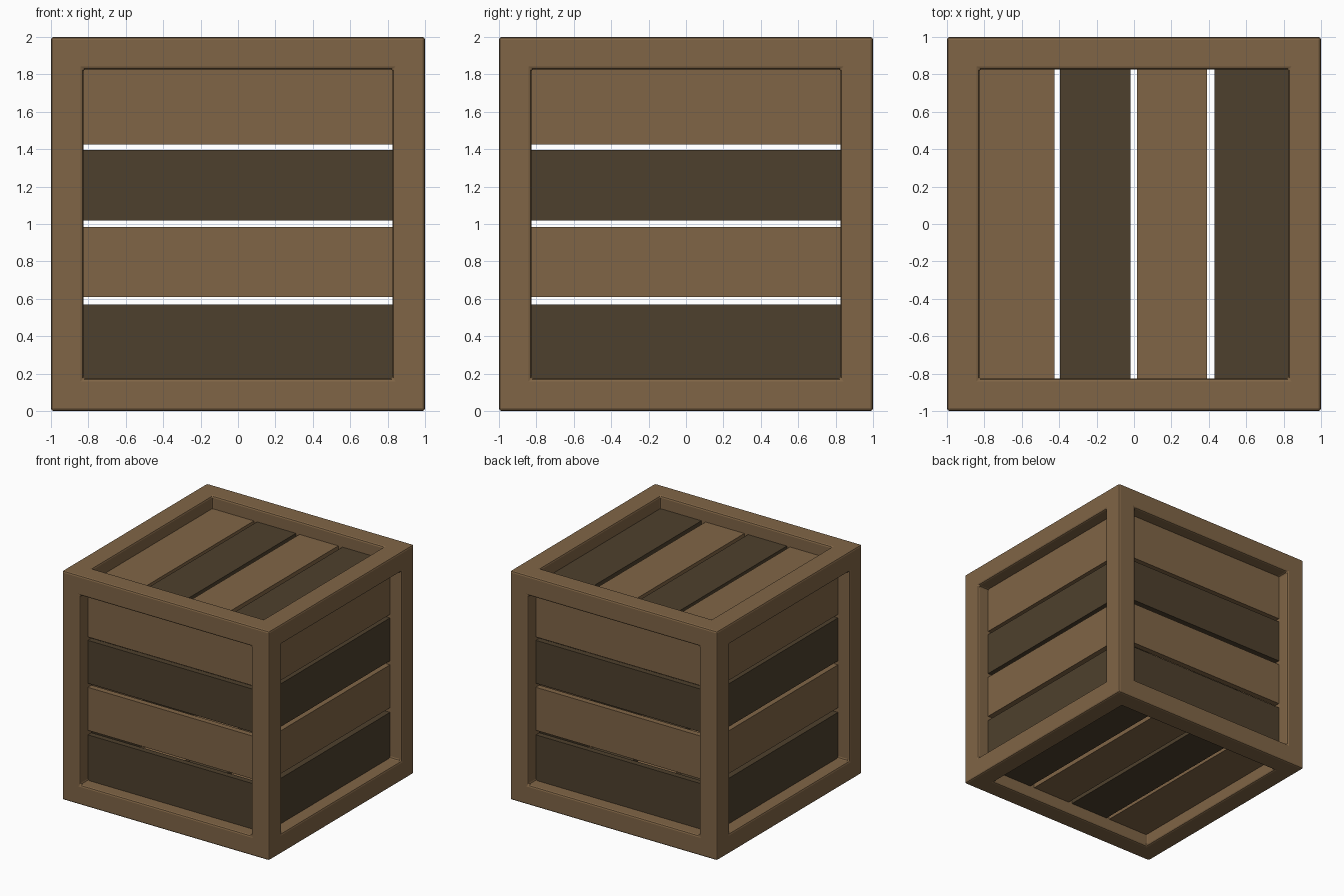
import bpy, bmesh
from mathutils import Matrix, Vector
from itertools import product
from math import pi

if "Cube" in bpy.data.objects:
    bpy.data.objects.remove(bpy.data.objects["Cube"], do_unlink=True)


def material(name, rgb):
    m = bpy.data.materials.new(name)
    m.use_nodes = True
    m.diffuse_color = (*rgb, 1)
    m.node_tree.nodes["Principled BSDF"].inputs["Base Color"].default_value = (*rgb, 1)
    return m


light_wood = material("light wood", (0.216, 0.130, 0.061))
dark_wood = material("dark wood", (0.076, 0.051, 0.026))
CENTRE = Matrix.Translation((0, 0, 1))


def add_object(name, bm, mat):
    mesh = bpy.data.meshes.new(name)
    bm.to_mesh(mesh)
    bm.free()
    mesh.materials.append(mat)
    ob = bpy.data.objects.new(name, mesh)
    bpy.context.collection.objects.link(ob)
    return ob


# Frame: the edge and corner cells of a 3 x 3 x 3 block, outer skin only
OPENING = 0.827
steps = (-1, -OPENING, OPENING, 1)


def in_frame(cell):
    return all(0 <= c <= 2 for c in cell) and list(cell).count(1) <= 1


bm = bmesh.new()
for cell in product(range(3), repeat=3):
    if not in_frame(cell):
        continue
    for axis, side in product(range(3), (0, 1)):
        neighbour = list(cell)
        neighbour[axis] += 2 * side - 1
        if in_frame(neighbour):
            continue
        u, v = (axis + 1) % 3, (axis + 2) % 3
        corners = []
        for du, dv in ((0, 0), (1, 0), (1, 1), (0, 1)):
            p = Vector()
            p[axis] = steps[cell[axis] + side]
            p[u], p[v] = steps[cell[u] + du], steps[cell[v] + dv]
            corners.append(bm.verts.new(p))
        bm.faces.new(corners if side else corners[::-1])
bmesh.ops.remove_doubles(bm, verts=bm.verts, dist=0.001)
bm.transform(CENTRE)
frame = add_object("frame", bm, light_wood)
bevel = frame.modifiers.new("soft edges", "BEVEL")
bevel.width = 0.015
bevel.segments = 2
bevel.limit_method = "ANGLE"

# Slats: four boards per panel, alternating light and dark, tucked into the frame
REACH, FACE, THICK = 0.85, 0.89, 0.05
bands = ((-REACH, -0.425), (-0.395, -0.02), (0.015, 0.39), (0.43, REACH))


def slat(name, low, high, turn, mat):
    bm = bmesh.new()
    bmesh.ops.create_cube(bm, size=1)
    bm.transform(CENTRE @ turn
                 @ Matrix.Translation(((low + high) / 2, 0, FACE - THICK / 2))
                 @ Matrix.Diagonal((high - low, 2 * REACH, THICK, 1)))
    add_object(name, bm, mat)


# Top turned on its side so the first board comes uppermost, then spun around
upright = Matrix(((0, 1, 0), (0, 0, -1), (-1, 0, 0))).to_4x4()
panels = {"top": Matrix.Identity(4), "bottom": Matrix.Scale(-1, 4, (0, 0, 1))}
for i, side in enumerate(("front", "left", "back", "right")):
    panels[side] = Matrix.Rotation(i * pi / 2, 4, "Z") @ upright
for side, turn in panels.items():
    for i, (low, high) in enumerate(bands):
        slat(f"{side}_slat_{i + 1}", low, high, turn, dark_wood if i % 2 else light_wood)

# Mirrored boards need their faces turned outward again
for ob in bpy.context.collection.objects:
    if ob.name.startswith("bottom_slat"):
        ob.data.flip_normals()
